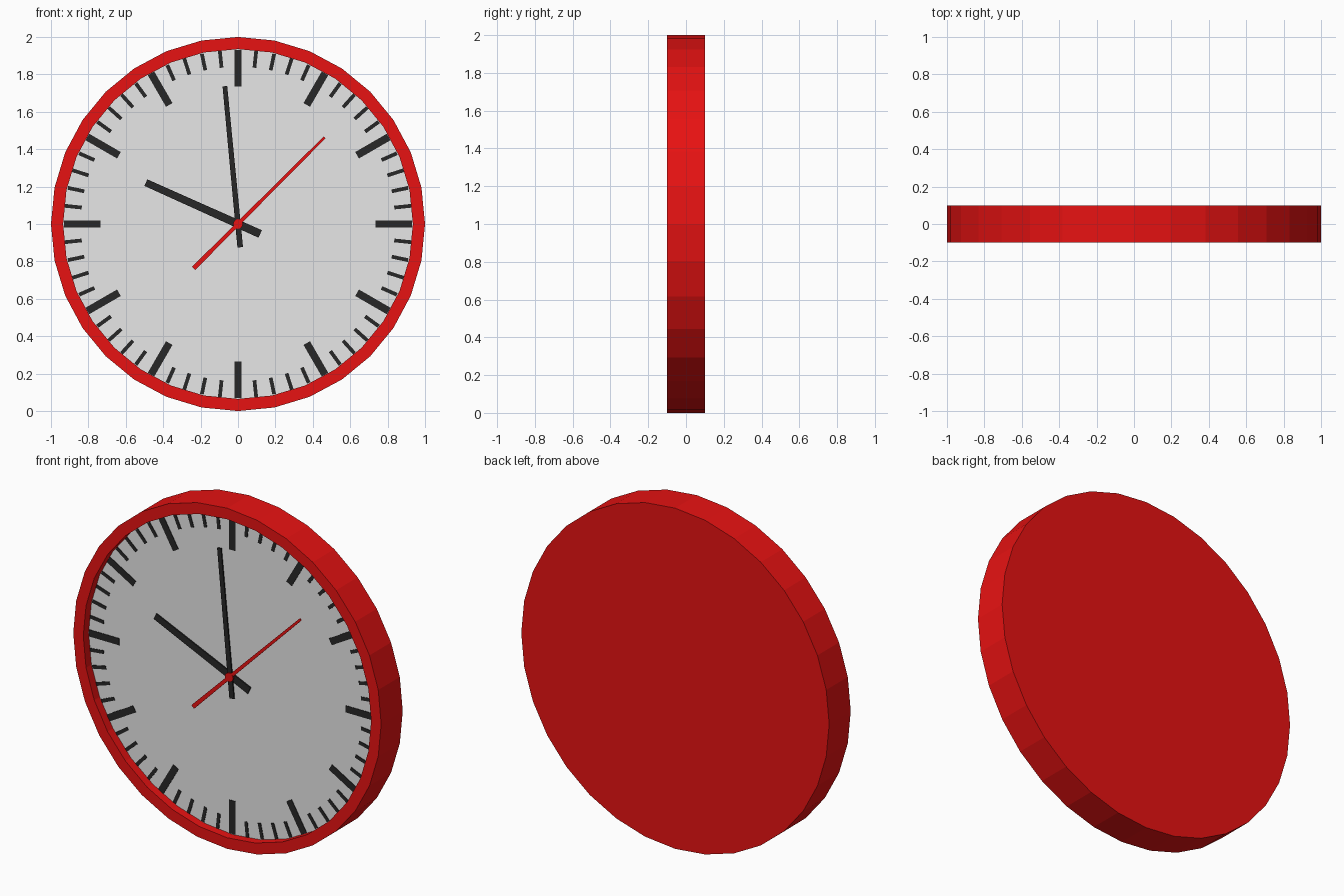
import bpy, bmesh, math
from mathutils import Matrix, Vector

if "Cube" in bpy.data.objects:
    bpy.data.objects.remove(bpy.data.objects["Cube"])

SIDES = 32
CENTRE = Vector((0, 0, 1))


def material(name, rgb):
    m = bpy.data.materials.new(name)
    m.diffuse_color = (*rgb, 1)
    m.use_nodes = True
    m.node_tree.nodes["Principled BSDF"].inputs["Base Color"].default_value = m.diffuse_color
    return m


RED = material("red", (0.8, 0.006, 0.006))
GREY = material("light_grey", (0.8, 0.8, 0.8))
BLACK = material("black", (0.02, 0.02, 0.02))


def finish(bm, name, mat):
    bmesh.ops.recalc_face_normals(bm, faces=bm.faces)
    me = bpy.data.meshes.new(name)
    bm.to_mesh(me)
    bm.free()
    me.materials.append(mat)
    ob = bpy.data.objects.new(name, me)
    ob.location = CENTRE
    bpy.context.collection.objects.link(ob)
    return ob


def disc(bm, radius, y0, y1, sides):
    """Cylinder along y."""
    mat = Matrix.Translation((0, (y0 + y1) / 2, 0)) @ Matrix.Rotation(math.pi / 2, 4, 'X')
    # turned so that a corner points along x
    mat = mat @ Matrix.Rotation(math.pi / 2, 4, 'Z')
    bmesh.ops.create_cone(bm, cap_ends=True, segments=sides, radius1=radius,
                          radius2=radius, depth=abs(y1 - y0), matrix=mat)


def bar(bm, angle, r0, r1, w0, w1, y0, y1):
    """Tapered bar along a clock angle (clockwise from 12), from r0 to r1."""
    d = Vector((math.sin(angle), 0, math.cos(angle)))
    s = Vector((math.cos(angle), 0, -math.sin(angle))) / 2
    outline = [d * r0 - s * w0, d * r0 + s * w0, d * r1 + s * w1, d * r1 - s * w1]
    a, b = [[bm.verts.new(p + Vector((0, y, 0))) for p in outline] for y in (y0, y1)]
    bm.faces.new(a)
    bm.faces.new(b[::-1])
    for i in range(4):
        j = (i + 1) % 4
        bm.faces.new((a[j], a[i], b[i], b[j]))


# Case: one drum with the front cap inset and pushed back
bm = bmesh.new()
disc(bm, 1.0, -0.1, 0.1, SIDES)
bm.normal_update()
front = min(bm.faces, key=lambda f: f.calc_center_median().y)
inner = bmesh.ops.extrude_face_region(bm, geom=[front])
bmesh.ops.delete(bm, geom=[front], context='FACES_ONLY')
cap = [f for f in inner["geom"] if isinstance(f, bmesh.types.BMFace)]
for v in cap[0].verts:
    v.co.x *= 0.935
    v.co.z *= 0.935
inner = bmesh.ops.extrude_face_region(bm, geom=cap)
bmesh.ops.delete(bm, geom=cap, context='FACES_ONLY')
cap = [f for f in inner["geom"] if isinstance(f, bmesh.types.BMFace)]
for v in cap[0].verts:
    v.co.y = -0.05
case = finish(bm, "case", RED)

# Dial: the recessed floor takes the grey colour
case.data.materials.append(GREY)
for p in case.data.polygons:
    if abs(p.center.y + 0.05) < 1e-4 and abs(p.normal.y) > 0.9:
        p.material_index = 1

# Hour and minute marks
hours, minutes = bmesh.new(), bmesh.new()
for i in range(60):
    a = math.radians(i * 6)
    if i % 5 == 0:
        bar(hours, a, 0.735, 0.93, 0.04, 0.04, -0.053, -0.049)
    else:
        bar(minutes, a, 0.84, 0.93, 0.02, 0.02, -0.053, -0.049)
finish(hours, "hour_marks", BLACK)
finish(minutes, "minute_marks", BLACK)


# Hands: name, direction (x, z), tail and tip radius, tail and tip width, depth, colour
for name, dx, dz, tail, tip, w0, w1, y0, y1, mat in (
        ("hour_hand", -0.49, 0.22, -0.13, 0.54, 0.044, 0.038, -0.068, -0.060, BLACK),
        ("minute_hand", -0.07, 0.735, -0.125, 0.74, 0.03, 0.025, -0.076, -0.068, BLACK),
        ("second_hand", 0.465, 0.465, -0.335, 0.655, 0.024, 0.014, -0.082, -0.077, RED)):
    bm = bmesh.new()
    bar(bm, math.atan2(dx, dz), tail, tip, w0, w1, y0, y1)
    finish(bm, name, mat)

# Spindle and red centre cap
for name, r, y0, y1, mat in (("spindle", 0.022, -0.077, -0.05, BLACK),
                             ("centre_cap", 0.026, -0.084, -0.076, RED)):
    bm = bmesh.new()
    disc(bm, r, y0, y1, 16)
    finish(bm, name, mat)
